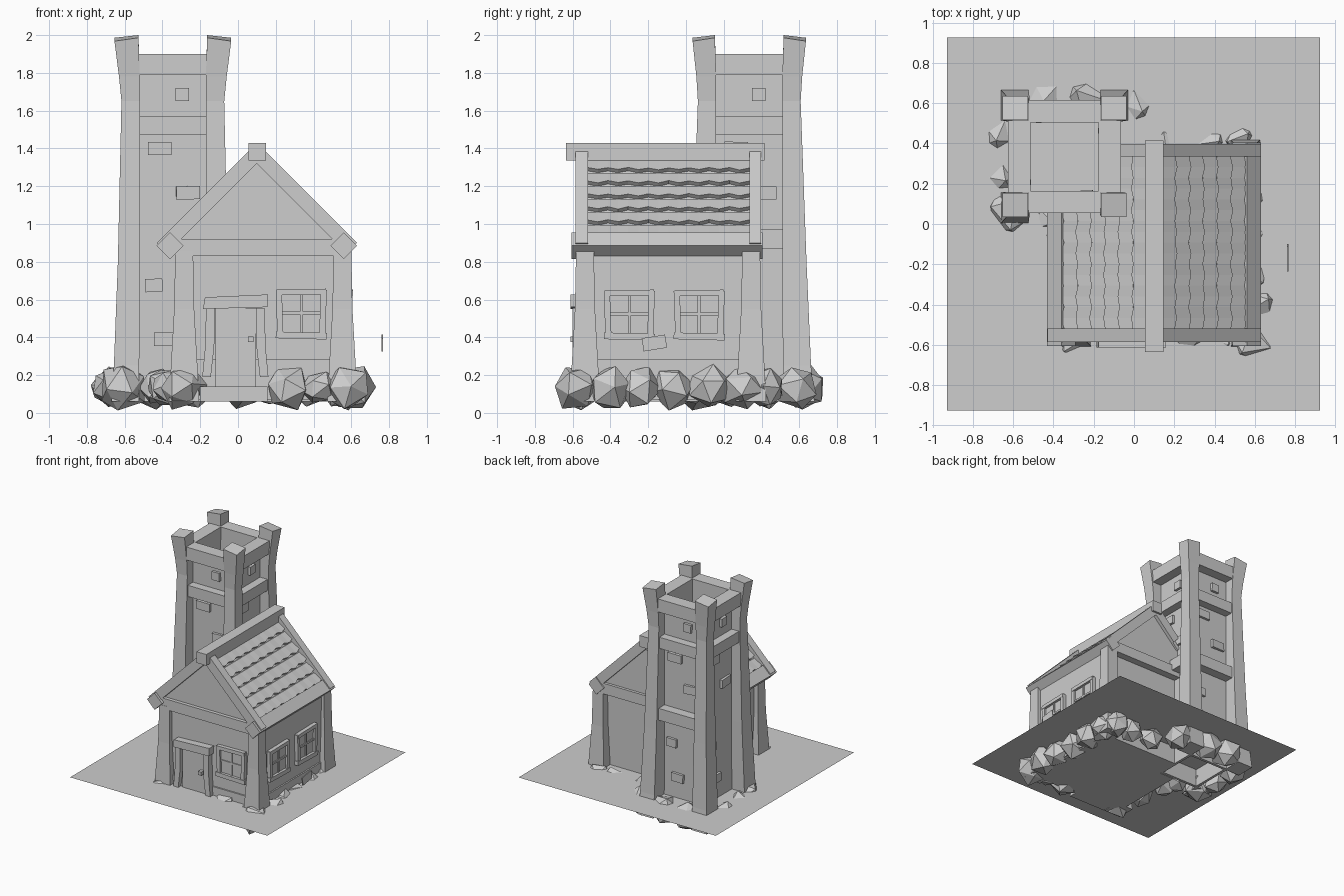
import bpy, bmesh, math, random
from mathutils import Matrix, Vector

if "Cube" in bpy.data.objects:
    bpy.data.objects.remove(bpy.data.objects["Cube"])

random.seed(4)
grey = bpy.data.materials.new("stone_grey")
grey.diffuse_color = (0.61, 0.61, 0.61, 1)
grey.use_nodes = True
grey.node_tree.nodes["Principled BSDF"].inputs["Base Color"].default_value = grey.diffuse_color


def finish(name, bm):
    bmesh.ops.recalc_face_normals(bm, faces=bm.faces)
    me = bpy.data.meshes.new(name)
    bm.to_mesh(me)
    bm.free()
    me.materials.append(grey)
    ob = bpy.data.objects.new(name, me)
    bpy.context.collection.objects.link(ob)
    return ob


def box(name, lo, hi, frame=Matrix(), tilt=0.0, axis='Y', yaw=0.0):
    """Box between two corners, tilted about its centre, placed in a frame."""
    lo, hi = Vector(lo), Vector(hi)
    bm = bmesh.new()
    m = (frame @ Matrix.Translation((lo + hi) / 2)
         @ Matrix.Rotation(math.radians(yaw), 4, 'Z')
         @ Matrix.Rotation(math.radians(tilt), 4, axis)
         @ Matrix.Diagonal((*(hi - lo), 1)))
    bmesh.ops.create_cube(bm, size=1, matrix=m)
    return finish(name, bm)


def loft(name, rings):
    """Closed solid through rings of equal point count."""
    bm = bmesh.new()
    vs = [[bm.verts.new(p) for p in r] for r in rings]
    n = len(vs[0])
    for a, b in zip(vs, vs[1:]):
        for i in range(n):
            j = (i + 1) % n
            bm.faces.new((a[i], a[j], b[j], b[i]))
    bm.faces.new(vs[0])
    bm.faces.new(vs[-1])
    return finish(name, bm)


def prism(name, pts, y0, y1):
    return loft(name, [[(x, y, z) for x, z in pts] for y in (y0, y1)])


# Ground sheet
bm = bmesh.new()
bmesh.ops.create_grid(bm, x_segments=1, y_segments=1, size=0.926,
                      matrix=Matrix.Translation((-.002, 0, 0.212)))
finish("ground_sheet", bm)

# House body: main block, wing in front of the tower, back gable, plinth
RX = 0.10
prism("house_walls", [(-.16, .06), (.575, .06), (.575, .86), (RX, 1.335),
                      (-.16, 1.075)], -.55, .33)
prism("house_wing", [(-.30, .06), (-.16, .06), (-.16, 1.075), (-.30, .935)], -.55, .135)
prism("back_gable", [(-.16, .9), (.535, .9), (RX, 1.335), (-.16, 1.075)], .32, .368)
box("front_plinth", (-.31, -.562, .07), (.587, -.54, .285))
box("side_plinth", (.56, -.55, .07), (.587, .33, .285))

# Flared corner posts of the house
for cx, cy in ((-.285, -.535), (.553, -.535), (.553, .345)):
    rings = []
    for z, h in ((.06, .08), (.25, .07), (.55, .053), (.86, .047)):
        rings.append([(cx + sx * h, cy + sy * h, z) for sx, sy in
                      ((-1, -1), (1, -1), (1, 1), (-1, 1))])
    loft("house_corner_post", rings)

# Gable tie beams, front and back
box("front_tie_beam", (-.33, -.58, .83), (.55, -.54, .92))
box("back_tie_beam", (-.15, .31, .83), (.55, .392, .92))

# Roof: ridge, eave beams, rafters, deck and jagged shingle courses.
# On the tower side the roof stops against the tower.
box("ridge_beam", (.055, -.635, 1.335), (.147, .415, 1.43))


def shingle_side(s):
    bm = bmesh.new()
    step = .107 / 2
    for row in range(6):
        d0, d1 = .035 + row * .069, .035 + (row + 1) * .069
        cols = 12 if s < 0 and row > 2 else 16
        prev = None
        for i in range(cols + 1):
            y = -.52 + step * i
            d = d1 + (.010 if i % 2 else 0) + random.uniform(-.002, .002)
            # section: upper edge, raised lip, lip underside
            cur = [bm.verts.new((RX + s * a, y, h - a)) for a, h in
                   ((d0 - .01, 1.362), (d0, 1.375), (d, 1.402), (d - .017, 1.367))]
            if prev:
                for k in range(4):
                    m = (k + 1) % 4
                    bm.faces.new((prev[k], prev[m], cur[m], cur[k]))
            if i in (0, cols):
                bm.faces.new(cur)
            prev = cur
    finish("shingles", bm)


for s in (1, -1):
    def band(name, d, top, low, y0, y1, d0=0):
        """Sloping board from d0 to d, between two roof heights."""
        g = (top - low) / 2
        prism(name, [(RX + s * a, h - a) for a, h in
                     ((d0, top), (d, top), (d - g, low), (d0, low))], y0, y1)
    cx = RX + s * .46
    box("eave_beam", (cx - .05, -.605, .835),
        (cx + .05, .405 if s > 0 else .08, .935), tilt=45)
    band("rafter", .53, 1.43, 1.32, -.585, -.518)
    band("rafter", .53 if s > 0 else .24, 1.43, 1.32, .335, .397)
    band("roof_deck", .475 if s > 0 else .26, 1.365, 1.32, -.57, .385)
    if s < 0:
        band("roof_deck_low", .475, 1.365, 1.32, -.57, .13, .26)
    shingle_side(s)

# Door with step, flared jambs, crooked lintel and knob
box("door_step", (-.20, -.615, .06), (.155, -.53, .14))
box("door_panel", (-.12, -.575, .14), (.095, -.54, .555))
for s in (1, -1):
    c = -.014
    pts = [(c + s * .108, .555), (c + s * .155, .555), (c + s * .16, .35),
           (c + s * .175, .19), (c + s * .13, .19), (c + s * .112, .35)]
    prism("door_jamb", pts, -.60, -.54)
prism("door_lintel", [(-.185, .55), (.155, .56), (.158, .627), (-.175, .612)], -.612, -.54)
box("door_knob", (.053, -.612, .375), (.083, -.57, .405))


# Windows: local x runs along the wall, local -y points outward
def window(frame):
    box("window_pane", (-.11, -.012, -.11), (.11, .01, .115), frame)
    for s in (1, -1):
        box("window_side_frame", (s * .115 - .016, -.03, -.11),
            (s * .115 + .016, .01, .125), frame, s * 2)
    box("window_sill", (-.135, -.035, -.133), (.135, .01, -.098), frame, 1.5)
    box("window_head", (-.13, -.033, .1), (.13, .01, .13), frame, -1)
    box("window_bar_upright", (-.008, -.02, -.1), (.008, 0, .1), frame)
    box("window_bar_cross", (-.1, -.02, -.004), (.1, 0, .012), frame)


quarter = Matrix.Rotation(math.pi / 2, 4, 'Z')
window(Matrix.Translation((.335, -.55, .525)))
for y in (-.30, .07):
    window(Matrix.Translation((.575, y, .52)) @ quarter)

# Loose thin plate standing beside the house
box("loose_plate", (.76, -.23, .335), (.768, -.105, .405), tilt=9, axis='X')

# Tower: four sides sharing wall, ring beams and protruding bricks
TX, TY = -.345, .335
BRICKS = ((.05, 1.685, .07), (-.07, 1.40, .125), (.08, 1.165, .125),
          (-.10, .675, .09), (-.045, .39, .11))
for k in range(4):  # front, right, back, left
    f = Matrix.Translation((TX, TY, 0)) @ Matrix.Rotation(k * math.pi / 2, 4, 'Z')
    box("tower_wall", (-.19, -.195, .06), (.19, -.172, 1.88), f)
    box("tower_parapet", (-.20, -.28, 1.79), (.20, -.17, 1.90), f)
    box("tower_ring_beam", (-.20, -.265, 1.475), (.20, -.18, 1.57), f)
    if k in (1, 2):
        box("tower_low_beam", (-.20, -.275, .87), (.20, -.18, .97), f)
    for n, (a, z, w) in enumerate(BRICKS):
        box("tower_brick", (a - w / 2, -.216, z - .035),
            (a + w / 2, -.17, z + .035), f, random.uniform(-2, 2),
            yaw=4 if n == 2 else 0)

# Tower corner posts, splayed at the foot and at the crown
PROFILE = ((.06, .18, .325, .345), (.25, .178, .312, .327), (.8, .175, .291, .303),
           (1.65, .175, .272, .272), (1.78, .175, .285, .28), (1.98, .182, .309, .3))
for sx in (-1, 1):
    for sy in (-1, 1):
        rings = []
        for z, i, ox, oy in PROFILE:
            t = .012 if z > 1.9 else 0
            ring = [(i, i, z + .02 * (t > 0)), (ox, i, z + t / 2),
                    (ox, oy, z - t), (i, oy, z + t / 2)]
            rings.append([(TX + sx * a, TY + sy * b, h) for a, b, h in ring])
        loft("tower_corner_post", rings)

# Foundation boulders around both footprints
ROCKS = [(-.45, .62, .125), (-.25, .62, .12), (.01, .58, .115), (-.67, .43, .11),
         (-.67, .22, .11), (-.61, .07, .14), (-.43, .03, .10),
         (.17, .41, .10), (.38, .42, .10), (.53, .42, .11), (.57, .30, .12),
         (.57, .13, .12), (.56, -.07, .12), (.59, -.24, .115), (.61, -.40, .12),
         (.58, -.58, .125), (.43, -.58, .095), (.26, -.55, .12),
         (-.29, -.56, .12), (-.36, -.34, .10), (-.38, -.07, .11)]
for x, y, r in ROCKS:
    bm = bmesh.new()
    turn = Matrix.Rotation(random.uniform(0, 6.3), 4, 'Z') @ \
        Matrix.Rotation(random.uniform(0, 6.3), 4, 'X')
    bmesh.ops.create_icosphere(bm, subdivisions=1, radius=r,
                               matrix=Matrix.Translation((x, y, .135)) @ turn)
    for v in bm.verts:
        v.co += Vector([random.uniform(-.012, .012) for _ in range(3)])
        v.co.z = min(max(v.co.z, 0), .26)
    finish("boulder", bm)
